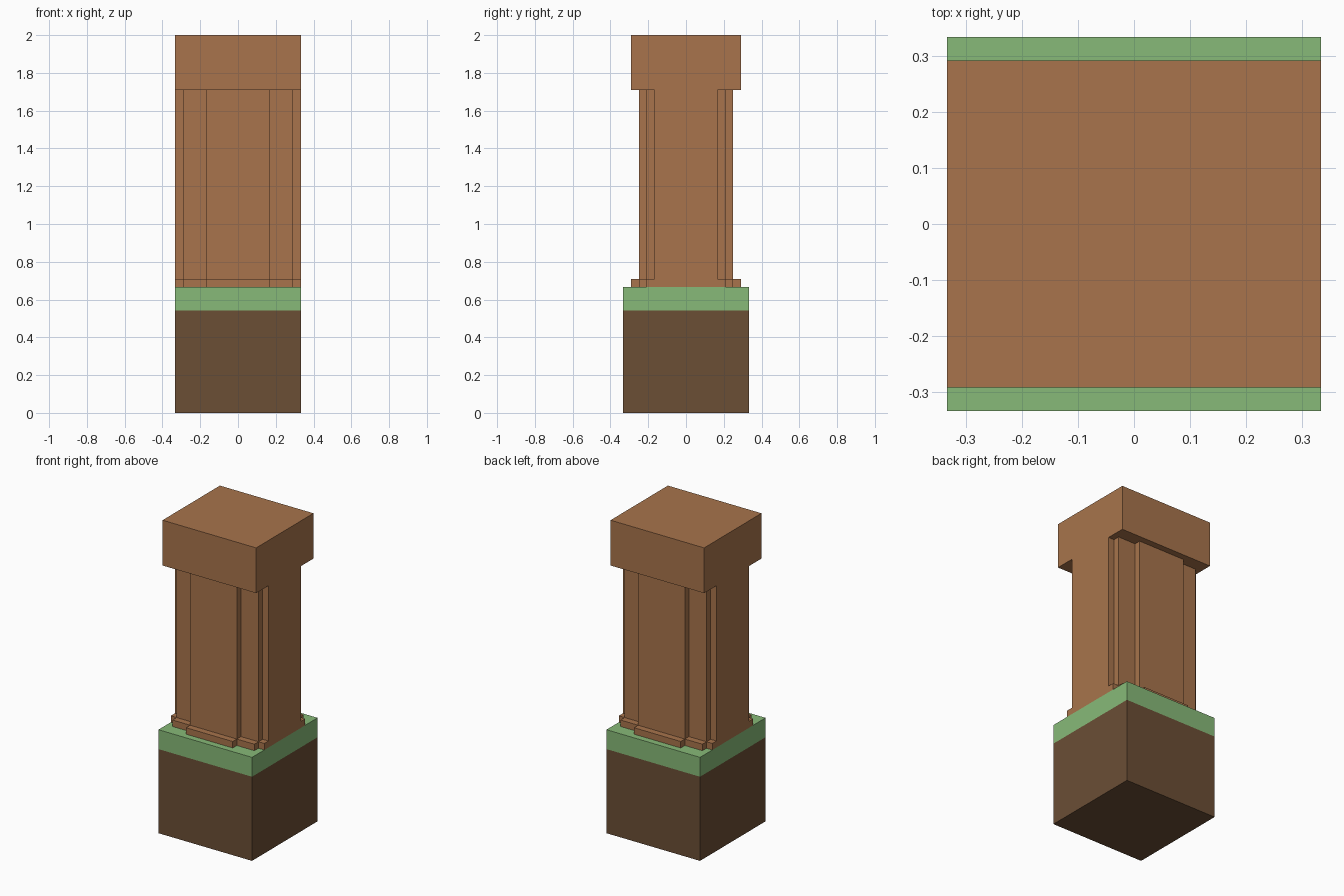
import bpy
import bmesh

U = 1 / 24  # one block unit

if "Cube" in bpy.data.objects:
    bpy.data.objects.remove(bpy.data.objects["Cube"], do_unlink=True)


def make_material(name, srgb):
    color = [((c / 255 + 0.055) / 1.055) ** 2.4 for c in srgb] + [1.0]
    mat = bpy.data.materials.new(name)
    mat.use_nodes = True
    mat.diffuse_color = color
    mat.node_tree.nodes["Principled BSDF"].inputs["Base Color"].default_value = color
    return mat


def prism(name, outline, bottom, top, mat):
    """Extrude a closed plan outline from bottom to top (block units)."""
    bm = bmesh.new()
    face = bm.faces.new([bm.verts.new((x * U, y * U, bottom * U)) for x, y in outline])
    grown = bmesh.ops.extrude_face_region(bm, geom=[face], use_keep_orig=True)
    verts = [g for g in grown["geom"] if isinstance(g, bmesh.types.BMVert)]
    bmesh.ops.translate(bm, verts=verts, vec=(0, 0, (top - bottom) * U))
    bmesh.ops.recalc_face_normals(bm, faces=bm.faces)
    mesh = bpy.data.meshes.new(name)
    bm.to_mesh(mesh)
    bm.free()
    mesh.materials.append(mat)
    obj = bpy.data.objects.new(name, mesh)
    bpy.context.collection.objects.link(obj)
    return obj


def rectangle(hx, hy):
    return [(-hx, -hy), (hx, -hy), (hx, hy), (-hx, hy)]


def stepped(grow):
    """Plan stepping out from the flush ends to the broad middle panel."""
    steps = [(8, 4), (7, 4), (7, 5), (4, 5), (4, 6)]
    quarter = [(x, y + grow) for x, y in steps]
    back = quarter + [(-x, y) for x, y in reversed(quarter)]
    return back + [(-x, -y) for x, y in back]


soil = make_material("soil brown", (107, 78, 53))
grass = make_material("grass green", (135, 186, 120))
clay = make_material("clay brown", (168, 116, 76))

# Ground block
prism("soil_block", rectangle(8, 8), 0, 13, soil)
prism("grass_layer", rectangle(8, 8), 13, 16, grass)

# Pillar
prism("pillar_footing", stepped(1), 16, 17, clay)
prism("pillar_shaft", stepped(0), 17, 41, clay)
prism("pillar_cap", rectangle(8, 7), 41, 48, clay)
